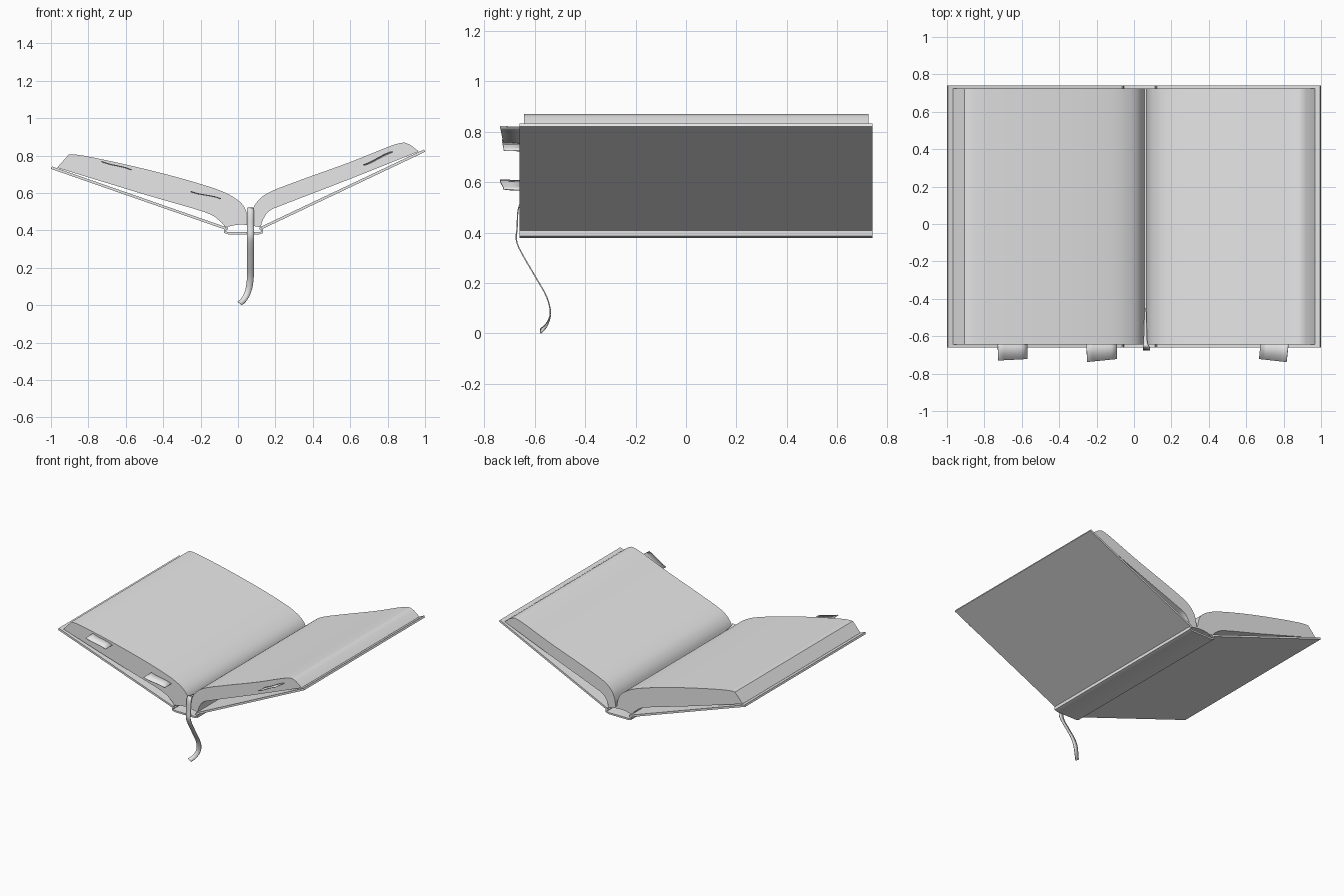
import bpy
import bmesh
from mathutils import Vector

cube = bpy.data.objects.get("Cube")
if cube:
    bpy.data.objects.remove(cube, do_unlink=True)

grey = bpy.data.materials.new("light_grey")
grey.use_nodes = True
grey.diffuse_color = (0.8, 0.8, 0.8, 1)
grey.node_tree.nodes["Principled BSDF"].inputs["Base Color"].default_value = grey.diffuse_color


def finish(name, bm):
    """Turn a bmesh into a named, shaded object."""
    bmesh.ops.recalc_face_normals(bm, faces=bm.faces)
    mesh = bpy.data.meshes.new(name)
    bm.to_mesh(mesh)
    bm.free()
    mesh.materials.append(grey)
    obj = bpy.data.objects.new(name, mesh)
    bpy.context.collection.objects.link(obj)
    bpy.ops.object.select_all(action='DESELECT')
    bpy.context.view_layer.objects.active = obj
    obj.select_set(True)
    bpy.ops.object.shade_smooth_by_angle(angle=0.6)
    return obj


def extrude(name, profile, y0, y1):
    """Extrude a closed x-z profile along y."""
    bm = bmesh.new()
    face = bm.faces.new([bm.verts.new((x, y0, z)) for x, z in profile])
    new = bmesh.ops.extrude_face_region(bm, geom=[face])["geom"]
    verts = [v for v in new if isinstance(v, bmesh.types.BMVert)]
    bmesh.ops.translate(bm, verts=verts, vec=(0, y1 - y0, 0))
    return finish(name, bm)


def thicken(path, thickness):
    """Give an open x-z path an even thickness, as a closed profile."""
    pts = [Vector(p) for p in path]
    upper, lower = [], []
    for i, p in enumerate(pts):
        d = (pts[min(i + 1, len(pts) - 1)] - pts[max(i - 1, 0)]).normalized()
        n = Vector((-d.y, d.x)) * thickness / 2
        upper.append(p + n)
        lower.append(p - n)
    return upper + lower[::-1]


def smooth(points, steps=4):
    """Catmull-Rom curve through the points."""
    pts = [Vector(p) for p in points]
    pts = [pts[0]] + pts + [pts[-1]]
    out = []
    for a, b, c, d in zip(pts, pts[1:], pts[2:], pts[3:]):
        for s in range(steps):
            t = s / steps
            out.append(0.5 * (2 * b + (c - a) * t + (2 * a - 5 * b + 4 * c - d) * t * t
                              + (3 * b - a - 3 * c + d) * t ** 3))
    return out + [pts[-1]]


# Cover boards and rounded spine
FRONT, BACK = -0.66, 0.74
extrude("right_cover_board", thicken([(-0.997, 0.735), (-0.067, 0.411)], 0.014), FRONT, BACK)
extrude("left_cover_board", thicken([(0.997, 0.826), (0.125, 0.413)], 0.014), FRONT, BACK)
spine = [(-0.055, 0.412), (-0.07, 0.404), (-0.07, 0.39), (-0.05, 0.384),
         (0.11, 0.384), (0.13, 0.39), (0.13, 0.404), (0.115, 0.412)]
extrude("spine", thicken(spine, 0.012), FRONT, BACK)

# Page block: two curved page halves that meet in the gutter
right_pages = smooth([(-0.905, 0.805), (-0.83, 0.8), (-0.6, 0.752), (-0.34, 0.688),
                      (-0.12, 0.622), (-0.02, 0.575), (0.03, 0.53), (0.05, 0.48), (0.056, 0.44)])
left_pages = smooth([(0.066, 0.44), (0.072, 0.49), (0.1, 0.55), (0.17, 0.605), (0.35, 0.675),
                     (0.6, 0.765), (0.82, 0.853), (0.89, 0.87)])
left_under = smooth([(0.967, 0.822), (0.6, 0.675), (0.25, 0.54), (0.17, 0.505),
                     (0.135, 0.46), (0.122, 0.418)])
arch = smooth([(0.1, 0.42), (0.06, 0.428), (0, 0.43), (-0.05, 0.42)])
right_under = smooth([(-0.07, 0.42), (-0.1, 0.452), (-0.18, 0.498), (-0.5, 0.592), (-0.967, 0.735)])
fore_edge = [(0.92, 0.858)]
extrude("page_block", right_pages + left_pages + fore_edge + left_under + arch + right_under,
        -0.643, 0.724)

# Ribbon marker hanging out of the gutter
path = smooth([(0.061, -0.45, 0.49), (0.061, -0.62, 0.515), (0.065, -0.652, 0.52),
               (0.067, -0.668, 0.49), (0.067, -0.672, 0.42), (0.067, -0.675, 0.37),
               (0.067, -0.655, 0.32), (0.067, -0.6, 0.225), (0.066, -0.555, 0.145),
               (0.056, -0.54, 0.08), (0.035, -0.555, 0.035), (0.011, -0.578, 0.011)])
bm = bmesh.new()
rows = []
for i, p in enumerate(path):
    curl = max(0, 0.1 - p.z) / 0.1
    grow = min(1, 0.2 + i / 12)
    side = Vector((0.018 - 0.006 * curl, 0, -0.01 * curl)) * grow
    rows.append([bm.verts.new(p - side), bm.verts.new(p + side)])
for a, b in zip(rows, rows[1:]):
    bm.faces.new((a[0], a[1], b[1], b[0]))
ribbon = finish("ribbon_marker", bm)
ribbon.modifiers.new("thickness", 'SOLIDIFY').thickness = 0.005

# Index tabs: (x at the pages, x at the tip, z at both ends, y at both tip corners)
tabs = {
    "outer_tab": ((-0.73, -0.57), (-0.725, -0.57), (0.768, 0.725), (-0.73, -0.722)),
    "inner_tab": ((-0.255, -0.09), (-0.25, -0.09), (0.608, 0.57), (-0.738, -0.722)),
    "left_tab": ((0.68, 0.83), (0.668, 0.815), (0.75, 0.82), (-0.722, -0.738)),
}
for name, (root, tip, zs, ys) in tabs.items():
    bm = bmesh.new()
    rows = []
    for s in range(6):
        t = s / 5
        z = zs[0] + (zs[1] - zs[0]) * t + 0.006 * (t - 0.5) * (1 - t) * t * 8
        rows.append([bm.verts.new((root[0] + (root[1] - root[0]) * t, -0.6, z)),
                     bm.verts.new((tip[0] + (tip[1] - tip[0]) * t, ys[0] + (ys[1] - ys[0]) * t, z + 0.002))])
    for a, b in zip(rows, rows[1:]):
        bm.faces.new((a[0], a[1], b[1], b[0]))
    tab = finish(name, bm)
    tab.modifiers.new("thickness", 'SOLIDIFY').thickness = 0.004
